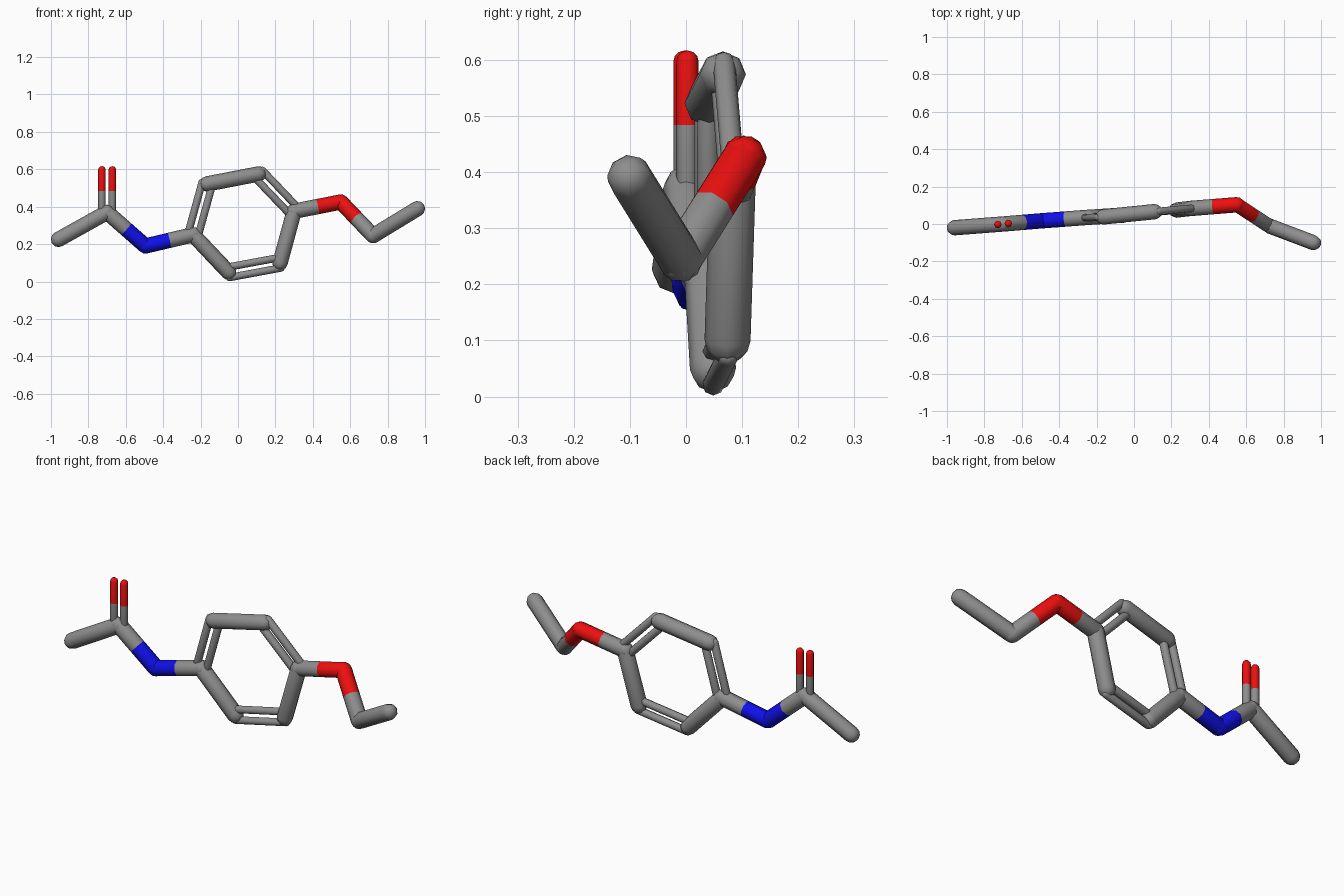
import bpy, bmesh, math
from mathutils import Vector

if "Cube" in bpy.data.objects:
    bpy.data.objects.remove(bpy.data.objects["Cube"])

THICK, THIN, GAP, SIDES = 0.041, 0.02, 0.028, 8


def material(name, rgb):
    m = bpy.data.materials.new(name)
    m.diffuse_color = (*rgb, 1)
    m.use_nodes = True
    m.node_tree.nodes["Principled BSDF"].inputs["Base Color"].default_value = m.diffuse_color
    return m


GREY = material("grey", (0.27, 0.27, 0.27))
BLUE = material("blue", (0.005, 0.005, 0.85))
RED = material("red", (0.85, 0.005, 0.005))

# joint positions and colours
J = {
    "left_tip": ((-0.96, -0.02, 0.225), GREY),
    "fork": ((-0.70, 0.0, 0.37), GREY),
    "prong": ((-0.70, 0.0, 0.597), RED),
    "blue_bend": ((-0.495, 0.017, 0.19), BLUE),
    "ring_left": ((-0.24, 0.036, 0.25), GREY),
    "ring_upper_left": ((-0.165, 0.038, 0.522), GREY),
    "ring_top": ((0.11, 0.066, 0.575), GREY),
    "ring_right": ((0.30, 0.083, 0.376), GREY),
    "ring_lower_right": ((0.225, 0.074, 0.10), GREY),
    "ring_bottom": ((-0.05, 0.048, 0.049), GREY),
    "red_bend": ((0.55, 0.103, 0.425), RED),
    "right_bend": ((0.722, -0.01, 0.245), GREY),
    "right_tip": ((0.96, -0.10, 0.39), GREY),
}


def half_stick(name, a, b, r, mat):
    """Round-ended rod from joint a to b, open at b."""
    axis = (b - a).normalized()
    u = axis.cross(Vector((0, 1, 0))).normalized()
    v = axis.cross(u)
    bm = bmesh.new()
    pole = bm.verts.new(a - axis * r)
    rings = []
    stations = [(a - axis * r * math.sin(t), r * math.cos(t))
                for t in (math.radians(55), math.radians(28), 0)] + [(b, r)]
    for c, rad in stations:
        rings.append([bm.verts.new(c + rad * (u * math.cos(k) + v * math.sin(k)))
                      for k in (2 * math.pi * i / SIDES for i in range(SIDES))])
    for i in range(SIDES):
        j = (i + 1) % SIDES
        bm.faces.new((pole, rings[0][j], rings[0][i]))
        for p, q in zip(rings, rings[1:]):
            bm.faces.new((p[i], p[j], q[j], q[i]))
    bmesh.ops.recalc_face_normals(bm, faces=bm.faces)
    for f in bm.faces:
        f.smooth = True
    me = bpy.data.meshes.new(name)
    bm.to_mesh(me)
    bm.free()
    me.materials.append(mat)
    bpy.context.collection.objects.link(bpy.data.objects.new(name, me))


def link(n1, n2, double=False):
    (p, m1), (q, m2) = J[n1], J[n2]
    p, q = Vector(p), Vector(q)
    # twin rods lie side by side in the plane of the model
    side = (q - p).cross(Vector((-0.09, 1, 0))).normalized() * GAP
    for s in ((-1, 1) if double else (0,)):
        a, b, r = p + side * s, q + side * s, THIN if double else THICK
        mid = (a + b) / 2
        half_stick(f"{n1}_rod", a, mid, r, m1)
        half_stick(f"{n2}_rod", b, mid, r, m2)


# left arm
link("left_tip", "fork")
link("fork", "prong", True)
link("fork", "blue_bend")
link("blue_bend", "ring_left")

# six-sided ring with alternating twin and single rods
ring = ["ring_left", "ring_upper_left", "ring_top",
        "ring_right", "ring_lower_right", "ring_bottom"]
for i in range(6):
    link(ring[i], ring[(i + 1) % 6], i % 2 == 0)

# right arm
link("ring_right", "red_bend")
link("red_bend", "right_bend")
link("right_bend", "right_tip")
